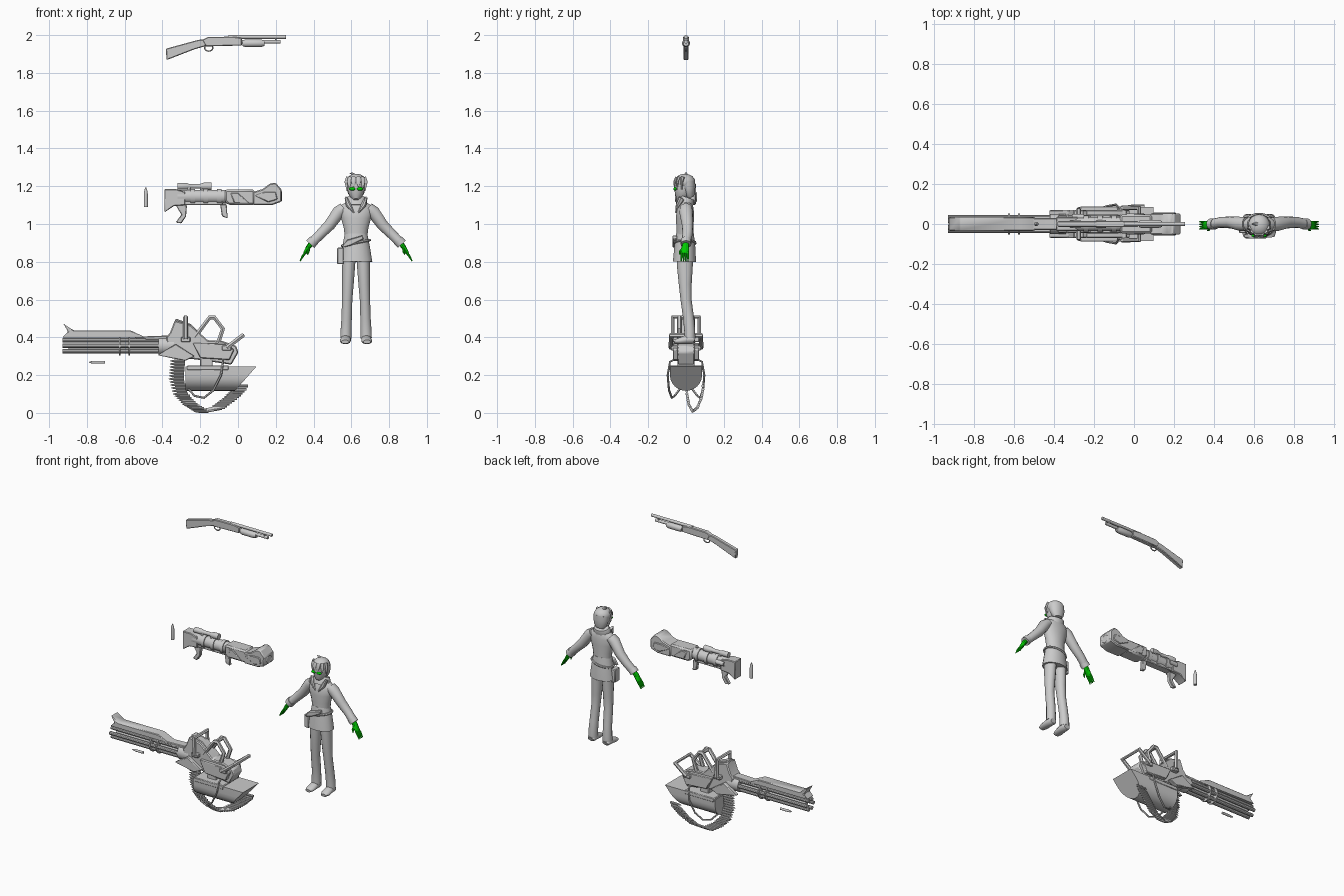
import bpy, bmesh, math
from mathutils import Vector

cube = bpy.data.objects.get("Cube")
if cube:
    bpy.data.objects.remove(cube)


def material(name, colour):
    mat = bpy.data.materials.new(name)
    mat.use_nodes = True
    mat.diffuse_color = colour
    mat.node_tree.nodes["Principled BSDF"].inputs["Base Color"].default_value = colour
    return mat


GREY = material("plain grey", (0.6, 0.6, 0.6, 1))
GREEN = material("glove green", (0.0, 0.6, 0.0, 1))
made = []


def finish(name, bm, mat=GREY, bevel=0):
    bmesh.ops.recalc_face_normals(bm, faces=bm.faces)
    mesh = bpy.data.meshes.new(name)
    bm.to_mesh(mesh)
    bm.free()
    mesh.materials.append(mat)
    obj = bpy.data.objects.new(name, mesh)
    bpy.context.collection.objects.link(obj)
    if bevel:
        mod = obj.modifiers.new("chamfer", 'BEVEL')
        mod.width, mod.segments = bevel, 1
    made.append(obj)
    return obj


def add_loft(bm, rings, sides=12):
    """Skin rings of (centre, radius across, radius along y) with capped ends."""
    centres = [Vector(r[0]) for r in rings]
    loops = []
    for i, (_, ra, rb) in enumerate(rings):
        t = (centres[min(i + 1, len(rings) - 1)] - centres[max(i - 1, 0)]).normalized()
        ref = Vector((0, 0, 1)) if abs(t.y) > 0.8 else Vector((0, 1, 0))
        b = (ref - t * ref.dot(t)).normalized()
        a = b.cross(t)
        angles = [math.tau * (k + 0.5) / sides for k in range(sides)]
        loops.append([bm.verts.new(centres[i] + a * ra * math.cos(q) + b * rb * math.sin(q)) for q in angles])
    for lo, hi in zip(loops, loops[1:]):
        for k in range(sides):
            n = (k + 1) % sides
            bm.faces.new((lo[k], lo[n], hi[n], hi[k]))
    bm.faces.new(loops[0])
    bm.faces.new(loops[-1])


def loft(name, rings, sides=12, mat=GREY):
    bm = bmesh.new()
    add_loft(bm, rings, sides)
    return finish(name, bm, mat)


def rod(name, x0, x1, z, r, y=0, sides=12):
    return loft(name, [((x0, y, z), r, r), ((x1, y, z), r, r)], sides)


def plate(name, outline, half, y=0, bevel=0.004):
    """Extrude an x-z outline across y."""
    bm = bmesh.new()
    near = [bm.verts.new((x, y - half, z)) for x, z in outline]
    far = [bm.verts.new((x, y + half, z)) for x, z in outline]
    bm.faces.new(near)
    bm.faces.new(far)
    for k in range(len(near)):
        n = (k + 1) % len(near)
        bm.faces.new((near[k], near[n], far[n], far[k]))
    return finish(name, bm, GREY, bevel)


def box(name, x0, x1, z0, z1, half, y=0):
    return plate(name, [(x0, z0), (x1, z0), (x1, z1), (x0, z1)], half, y)


def ball(name, centre, size, mat=GREY):
    bm = bmesh.new()
    bmesh.ops.create_uvsphere(bm, u_segments=20, v_segments=12, radius=1)
    for v in bm.verts:
        v.co = Vector(centre) + Vector(c * s for c, s in zip(v.co, size))
    return finish(name, bm, mat)


def pipe(name, points, r, closed=False):
    curve = bpy.data.curves.new(name, 'CURVE')
    curve.dimensions, curve.bevel_depth, curve.bevel_resolution = '3D', r, 1
    curve.use_fill_caps = True
    spline = curve.splines.new('POLY')
    spline.points.add(len(points) - 1)
    for p, co in zip(spline.points, points):
        p.co = (*co, 1)
    spline.use_cyclic_u = closed
    temp = bpy.data.objects.new(name, curve)
    bpy.context.collection.objects.link(temp)
    bm = bmesh.new()
    bm.from_mesh(temp.to_mesh())
    bpy.data.objects.remove(temp)
    return finish(name, bm)


def cartridge(bm, base, direction, length, r, sides=8):
    base, d = Vector(base), Vector(direction) * length
    add_loft(bm, [(base + d * f, r * k, r * k) for f, k in ((0, 1), (0.65, 1), (0.85, 0.7), (1, 0.15))], sides)


# Shotgun
plate("shotgun_stock", [(-.382, 1.928), (-.21, 1.975), (-.17, 1.978), (-.17, 1.942), (-.23, 1.925), (-.378, 1.868)], .014)
plate("shotgun_receiver", [(-.19, 1.975), (-.16, 1.99), (-.03, 1.992), (.02, 1.985), (.02, 1.945), (-.17, 1.94)], .016)
rod("shotgun_barrel", -.05, .255, 1.99, .01)
rod("shotgun_magazine", 0, .225, 1.965, .01)
loft("shotgun_pump", [((x, 0, 1.957), r, r) for x, r in ((.025, .016), (.04, .021), (.12, .021), (.14, .015))])
box("shotgun_barrel_clamp", .195, .205, 1.955, 1.998, .008)
pipe("shotgun_trigger_guard", [(-.155 + .022 * math.cos(a), 0, 1.932 + .017 * math.sin(a))
                               for a in (math.tau * k / 12 for k in range(12))], .004, True)

# Launcher
plate("launcher_shoulder_rest", [(-.39, 1.185), (-.33, 1.185), (-.28, 1.17), (-.28, 1.1), (-.34, 1.095), (-.388, 1.062)], .035)
rod("launcher_tube", -.32, -.05, 1.145, .037)
box("launcher_tube_rail", -.32, -.08, 1.1, 1.125, .025)
for x in (-.24, -.17, -.1):
    rod("launcher_tube_band", x - .012, x + .012, 1.145, .043)
plate("launcher_housing", [(-.07, 1.182), (.09, 1.182), (.09, 1.1), (-.05, 1.1), (-.07, 1.12)], .047, 0, .01)
plate("launcher_housing_panel", [(-.04, 1.165), (.0, 1.165), (.06, 1.11), (-.02, 1.11)], .052)
plate("launcher_muzzle", [(.08, 1.17), (.13, 1.185), (.17, 1.215), (.2, 1.218), (.232, 1.18),
                          (.23, 1.118), (.18, 1.1), (.08, 1.1)], .053, 0, .006)
plate("launcher_muzzle_panel", [(.09, 1.15), (.14, 1.17), (.2, 1.17), (.21, 1.13), (.16, 1.115)], .058)
pipe("launcher_muzzle_ring", [(.228, .028 * math.cos(a), 1.148 + .024 * math.sin(a))
                              for a in (math.tau * k / 12 for k in range(12))], .005, True)
loft("launcher_scope", [((x, 0, 1.2), r, r) for x, r in ((-.32, .018), (-.27, .018), (-.26, .013), (-.2, .013),
                                                        (-.18, .02), (-.14, .02))])
for x in (-.27, -.2):
    box("launcher_scope_mount", x, x + .02, 1.165, 1.2, .012)
plate("launcher_rear_grip", [(-.33, 1.1), (-.27, 1.1), (-.275, 1.04), (-.3, 1.003), (-.33, 1.008), (-.3, 1.05)], .013)
plate("launcher_front_grip", [(-.095, 1.105), (-.06, 1.105), (-.055, 1.03), (-.085, 1.04)], .012)
rod("launcher_side_knob", -.31, -.25, 1.15, .015, .035)

# Loose rounds
for name, base, way, length, r in (("tall_round", (-.488, 0, 1.09), (0, 0, 1), .105, .011),
                                   ("flat_round", (-.705, 0, .268), (-1, 0, 0), .085, .008)):
    bm = bmesh.new()
    cartridge(bm, base, way, length, r, 12)
    finish(name, bm)

# Rotary gun barrels and shroud
rod("rotary_spindle", -.9, -.36, .355, .014)
for k in range(6):
    a = math.tau * k / 6
    rod("rotary_barrel", -.93, -.36, .355 + .034 * math.sin(a), .012, .034 * math.cos(a), 10)
for x in (-.625, -.575):
    rod("barrel_ring", x - .004, x + .004, .355, .053, 0, 20)
rod("barrel_hub", -.42, -.34, .355, .05, 0, 16)
plate("barrel_shroud", [(-.925, .473), (-.87, .437), (-.57, .437), (-.49, .4), (-.93, .4), (-.9, .43)], .035)
plate("shroud_neck", [(-.56, .425), (-.5, .405), (-.36, .41), (-.36, .385), (-.54, .39)], .03)

# Rotary gun body
plate("gun_body", [(-.38, .4), (-.36, .425), (-.335, .49), (-.25, .465), (-.16, .385), (-.08, .38), (-.01, .355),
                   (.002, .32), (-.035, .255), (-.2, .28), (-.37, .3)], .045, 0, .006)
plate("gun_top_fin", [(-.35, .42), (-.33, .5), (-.25, .47), (-.2, .42)], .025)
box("gun_feed_neck", -.2, -.135, .22, .3, .045)
for s in (-1, 1):
    plate("gun_side_plate", [(-.425, .305), (-.33, .365), (-.23, .3), (-.28, .275)], .014, .056 * s)
    plate("gun_flank", [(-.24, .37), (-.07, .365), (-.02, .335), (-.045, .28), (-.2, .29)], .014, .056 * s)
    pipe("gun_carry_frame", [(-.23, .035 * s, .4), (-.15, .035 * s, .505), (-.125, .035 * s, .505),
                             (-.08, .035 * s, .445), (-.105, .035 * s, .37)], .013)
    pipe("drum_cable", [(x, y * s, z) for x, y, z in ((-.08, .05, .29), (-.08, .085, .27), (-.09, .097, .2), (-.13, .09, .12),
                        (-.18, .075, .08), (-.23, .06, .09), (-.265, .03, .13))], .006)
pipe("carry_crossbar", [(-.14, -.04, .505), (-.14, .04, .505)], .013)


def u_handle(name, foot, top, half):
    pipe(name, [(foot[0], -half, foot[1]), (top[0], -half, top[1]),
                (top[0], half, top[1]), (foot[0], half, foot[1])], .013)
    box("handle_socket", foot[0] - .025, foot[0] + .025, foot[1] - .015, foot[1] + .012, half)


u_handle("gun_top_handle", (-.277, .39), (-.277, .508), .07)
u_handle("gun_rear_handle", (-.06, .345), (.025, .41), .08)

# Ammunition drum: rounded trough with a raked end
section = [(.085, .245)] + [(.085 * math.cos(math.pi * k / 12), .2 - .083 * math.sin(math.pi * k / 12))
                            for k in range(13)] + [(-.085, .245)]
bm = bmesh.new()
left = [bm.verts.new((-.277, y, z)) for y, z in section]
right = [bm.verts.new((.097 - (.245 - z) * .88, y, z)) for y, z in section]
bm.faces.new(left)
bm.faces.new(right)
for k in range(len(section)):
    n = (k + 1) % len(section)
    bm.faces.new((left[k], left[n], right[n], right[k]))
finish("ammo_drum", bm)
box("drum_lid", -.27, -.05, .225, .252, .088)

# Ammunition belt: rounds all lying along x
path = [Vector(p) for p in ((-.32, 0, .275), (-.327, 0, .18), (-.305, .005, .1), (-.255, .015, .045),
                            (-.195, .035, .008), (-.11, .06, .027), (-.045, .08, .075), (.005, .09, .125), (.02, .088, .16))]
bm = bmesh.new()
for p, q in zip(path, path[1:]):
    count = round((q - p).length / .0155)
    for k in range(count):
        cartridge(bm, p.lerp(q, k / count) + Vector((.04, 0, 0)), (-1, 0, 0), .08, .008)
finish("ammo_belt", bm)

# Figure
CX = .625


def body(name, rows, sides=20):
    """Upright loft from rows of (z, width, depth, y)."""
    return loft(name, [((CX, y, z), rx, ry) for z, rx, ry, y in rows], sides)


body("torso", [(.93, .06, .046, -.005), (.98, .066, .046, -.005), (1.03, .08, .048, -.006), (1.075, .092, .046, -.004),
               (1.1, .08, .038, 0), (1.12, .045, .032, 0), (1.13, .025, .025, 0)])
body("coat_skirt", [(.95, .06, .047, -.005), (.88, .074, .056, -.006), (.8, .087, .062, -.008)])
body("neck", [(1.1, .026, .026, 0), (1.16, .024, .024, -.005)])
loft("collar", [((CX, -.01, 1.09), .06, .042), ((CX, .003, 1.125), .058, .044), ((CX, .008, 1.14), .05, .038)])
body("face", [(1.127, .012, .014, -.04), (1.14, .028, .03, -.03), (1.165, .042, .044, -.02), (1.19, .047, .05, -.014),
              (1.22, .047, .048, -.012), (1.24, .03, .03, -.01)])
body("hair_back", [(1.14, .028, .018, .024), (1.16, .042, .03, .018), (1.19, .051, .038, .013), (1.22, .052, .045, .005)])
ball("hair_cap", (CX, -.006, 1.222), (.054, .055, .044))
for k in range(6):
    a = math.pi * (k + .5) / 6
    x, y = math.cos(a), -math.sin(a)
    loft("fringe_lock", [((CX + .04 * x, .042 * y - .006, 1.245), .016, .012),
                         ((CX + .05 * x, .054 * y - .008, 1.222), .014, .008),
                         ((CX + .05 * x, .056 * y - .008, 1.205 - .03 * abs(x)), .002, .002)], 8)
loft("hair_tuft", [((CX, 0, 1.25), .014, .014), ((CX - .02, 0, 1.266), .008, .008), ((CX - .035, 0, 1.27), .001, .001)], 6)

for s in (-1, 1):
    def limb(name, rows, sides=14, mat=GREY):
        return loft(name, [((CX + s * x, y, z), ra, rb) for x, y, z, ra, rb in rows], sides, mat)
    ball("eye", (CX + s * .02, -.058, 1.186), (.018, .009, .009), GREEN)
    limb("lapel", [(.012, -.05, 1.06, .004, .008), (.04, -.043, 1.1, .015, .012), (.052, -.02, 1.135, .008, .02)], 8)
    limb("sleeve", [(.065, 0, 1.085, .03, .034), (.09, 0, 1.065, .035, .036), (.14, .008, .995, .031, .03),
                    (.19, .008, .945, .027, .027), (.235, 0, .9, .026, .025)])
    limb("cuff", [(.222, 0, .915, .029, .028), (.242, 0, .893, .029, .028)])
    limb("palm", [(.235, 0, .9, .015, .016), (.252, -.004, .878, .013, .02), (.268, -.006, .85, .011, .022),
                  (.274, -.007, .842, .007, .019)], 10, GREEN)
    for k in range(4):
        y = .01 - k * .011
        limb("finger", [(.268, y, .85, .007, .006), (.282, y, .83, .007, .006), (.297, y * 1.1, .803, .003, .003)], 8, GREEN)
    limb("thumb", [(.25, -.015, .875, .007, .007), (.252, -.03, .855, .007, .007), (.257, -.033, .838, .003, .003)], 8, GREEN)
    limb("trouser_leg", [(.036, -.006, .85, .036, .043), (.039, -.006, .78, .035, .042), (.043, -.004, .68, .031, .034),
                         (.047, 0, .6, .028, .029), (.05, .014, .5, .028, .029), (.053, .02, .43, .03, .029),
                         (.054, .02, .395, .03, .029)])
    limb("shoe", [(.054, .045, .383, .02, .014), (.054, .035, .387, .027, .022), (.055, 0, .388, .027, .024),
                  (.057, -.04, .38, .029, .016), (.058, -.065, .376, .02, .01)])

# Slanted belt with pouch and holster
pipe("waist_belt", [(CX + .073 * math.cos(a), -.006 + .055 * math.sin(a), .9 + .015 * math.cos(a))
                    for a in (math.tau * k / 24 for k in range(24))], .007, True)
box("hip_pouch", CX - .1, CX - .066, .787, .875, .026, -.02)
plate("holster", [(CX - .075, .875), (CX - .03, .885), (CX + .04, .92), (CX + .035, .94), (CX - .05, .915)], .012, -.06)

for obj in made:
    obj.select_set(True)
bpy.context.view_layer.objects.active = made[0]
bpy.ops.object.shade_smooth_by_angle(angle=math.radians(35))
